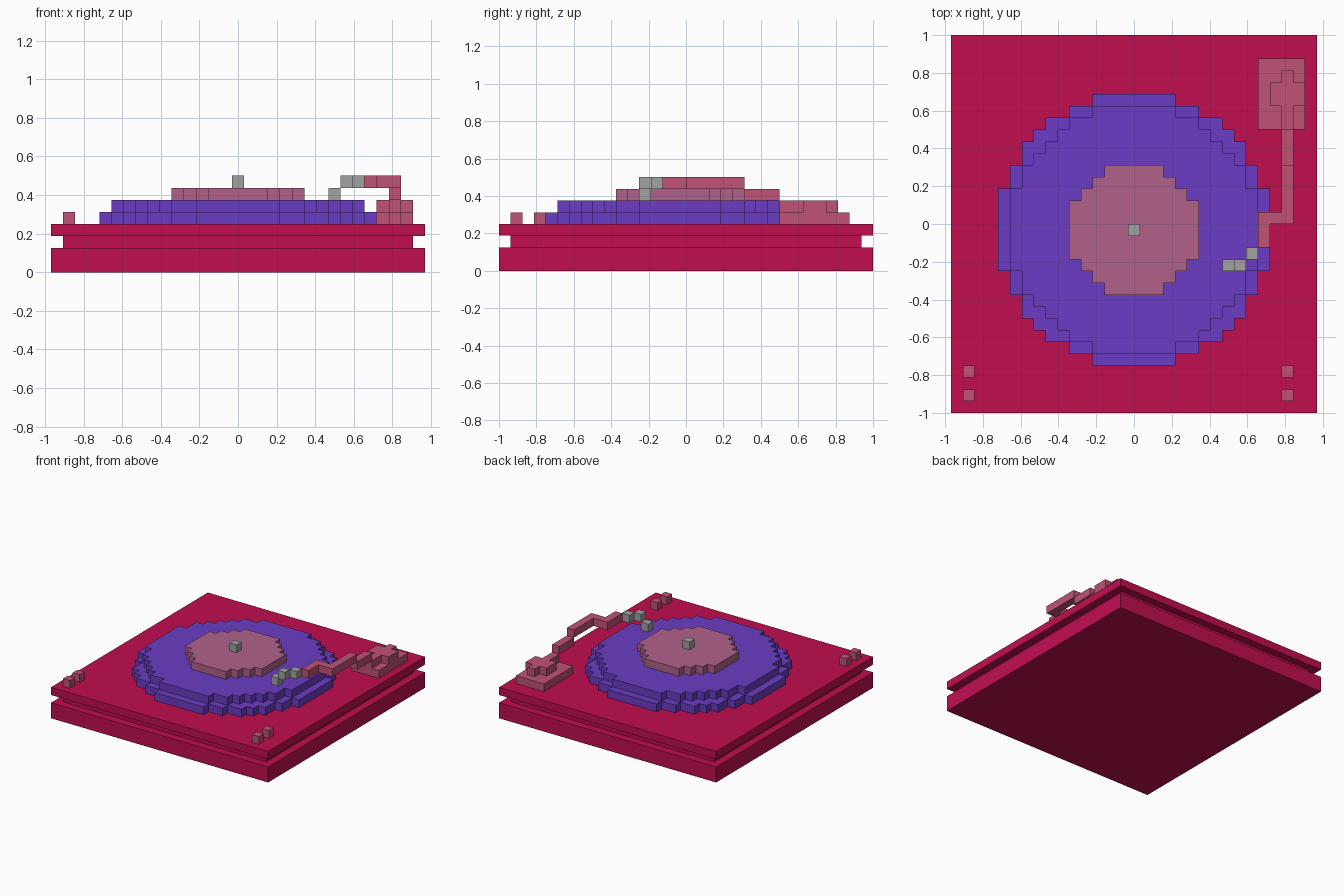
import bpy
import bmesh
import math

if "Cube" in bpy.data.objects:
    bpy.data.objects.remove(bpy.data.objects["Cube"], do_unlink=True)

UNIT = 2 / 32          # edge length of one block
COLS, ROWS = 31, 32    # plinth size in blocks
HUB = 15               # column and row of the spindle


def material(name, rgb):
    linear = [((c / 255 + 0.055) / 1.055) ** 2.4 if c > 10 else c / 3295 for c in rgb]
    mat = bpy.data.materials.new(name)
    mat.use_nodes = True
    mat.diffuse_color = (*linear, 1)
    bsdf = next(n for n in mat.node_tree.nodes if n.type == 'BSDF_PRINCIPLED')
    bsdf.inputs["Base Color"].default_value = (*linear, 1)
    return mat


crimson = material("crimson", (193, 14, 80))
violet = material("violet", (107, 60, 196))
mauve = material("mauve", (178, 97, 138))
rose = material("rose", (192, 82, 118))
grey = material("grey", (162, 162, 164))


def rect(i0, i1, j0, j1):
    """Cells from column i0 to i1 and row j0 to j1, inclusive."""
    return {(i, j) for i in range(i0, i1 + 1) for j in range(j0, j1 + 1)}


def disc(limit):
    """Cells whose squared distance from the hub is within the limit."""
    return {(i, j) for i, j in rect(0, COLS - 1, 0, ROWS - 1)
            if (i - HUB) ** 2 + (j - HUB) ** 2 <= limit}


def layer(name, cells, level, mat, height=1):
    """Extrude a footprint of grid cells into a stepped solid."""
    bm = bmesh.new()
    corners = {}

    def corner(i, j):
        if (i, j) not in corners:
            corners[i, j] = bm.verts.new(
                ((i - COLS / 2) * UNIT, (j - ROWS / 2) * UNIT, level * UNIT))
        return corners[i, j]

    for i, j in sorted(cells):
        bm.faces.new([corner(i, j), corner(i + 1, j),
                      corner(i + 1, j + 1), corner(i, j + 1)])
    raised = bmesh.ops.extrude_face_region(bm, geom=bm.faces[:])["geom"]
    bmesh.ops.translate(bm, vec=(0, 0, height * UNIT),
                        verts=[g for g in raised if isinstance(g, bmesh.types.BMVert)])
    bmesh.ops.dissolve_limit(bm, angle_limit=math.radians(1),
                             verts=bm.verts[:], edges=bm.edges[:])
    bmesh.ops.recalc_face_normals(bm, faces=bm.faces[:])
    mesh = bpy.data.meshes.new(name)
    bm.to_mesh(mesh)
    bm.free()
    mesh.materials.append(mat)
    obj = bpy.data.objects.new(name, mesh)
    bpy.context.collection.objects.link(obj)
    return obj


# Plinth: two slabs with a recessed groove between them
full = rect(0, COLS - 1, 0, ROWS - 1)
layer("plinth_bottom", full, 0, crimson, 2)
layer("plinth_groove", rect(1, COLS - 2, 1, ROWS - 2), 2, crimson)
layer("plinth_top", full, 3, crimson)

# Platter, record, label and spindle
layer("platter", disc(132), 4, violet)
layer("record", disc(110), 5, violet)
layer("record_label", disc(30), 6, mauve)
layer("spindle", {(HUB, HUB)}, 7, grey)

# Control buttons in the front corners
for side, column in (("right", 1), ("left", 28)):
    for place, row in (("front", 1), ("rear", 3)):
        layer(f"button_{side}_{place}", {(column, row)}, 4, rose)

# Tonearm: mount, pivot, rising arm and cranked tube
layer("arm_mount", rect(26, 29, 24, 29), 4, rose)
layer("arm_pivot", rect(27, 29, 26, 27) | rect(28, 28, 24, 28), 5, rose)
layer("arm_riser", rect(28, 28, 21, 23), 6, rose)
layer("arm_tube", rect(28, 28, 16, 20) | rect(26, 28, 16, 16) | rect(26, 26, 14, 16),
      7, rose)

# Pickup head stepping down to the needle
layer("headshell_rear", {(25, 13)}, 7, grey)
layer("headshell_front", {(24, 12)}, 7, grey)
layer("needle", {(23, 12)}, 6, grey)
